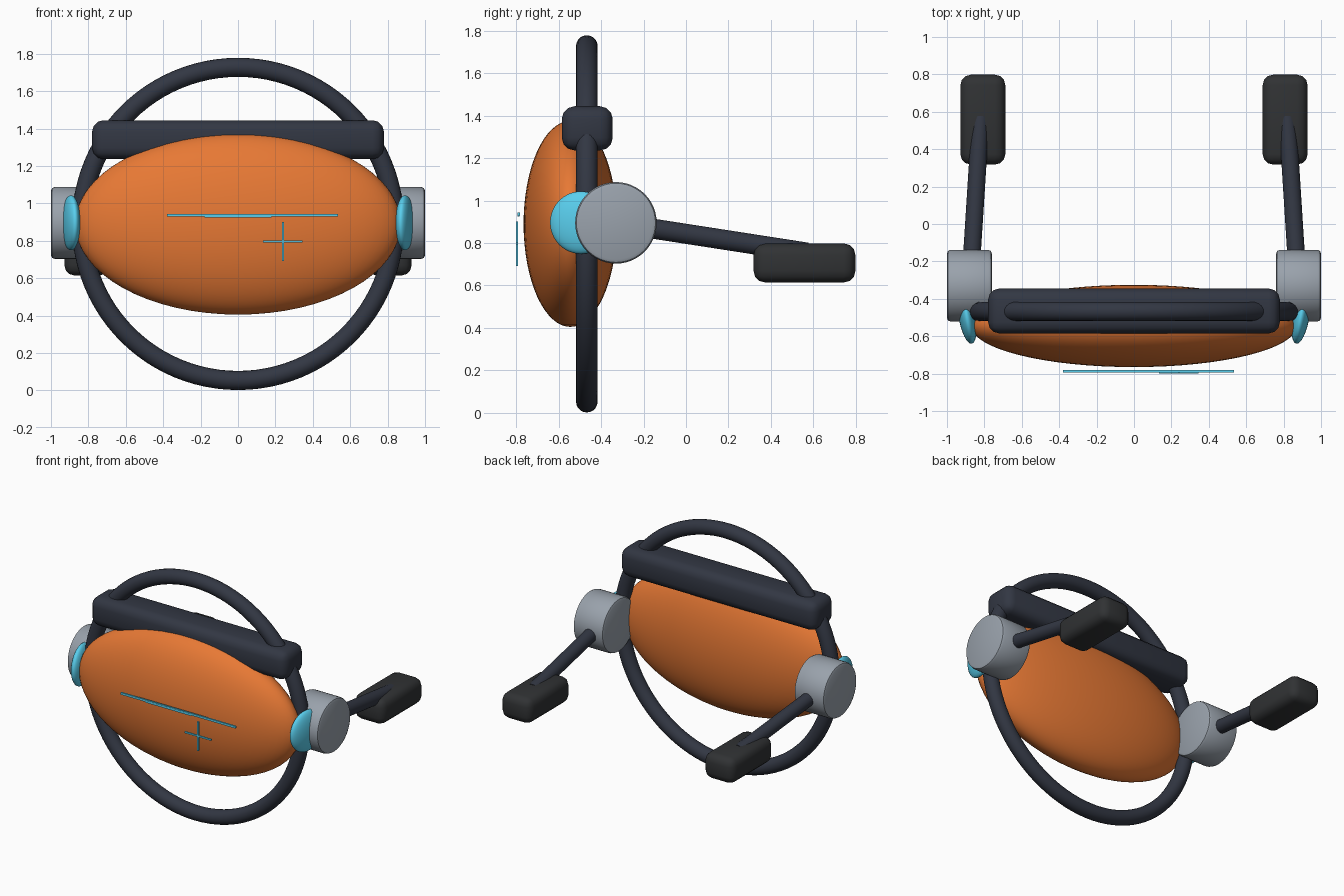
import bpy
from math import radians, pi
from mathutils import Vector

if "Cube" in bpy.data.objects:
    bpy.data.objects.remove(bpy.data.objects["Cube"])


def material(name, rgb):
    m = bpy.data.materials.new(name)
    m.diffuse_color = (*rgb, 1)
    m.use_nodes = True
    m.node_tree.nodes["Principled BSDF"].inputs["Base Color"].default_value = m.diffuse_color
    return m


ORANGE = material("orange", (0.80, 0.19, 0.035))
NAVY = material("dark_navy", (0.032, 0.038, 0.056))
RUBBER = material("rubber", (0.03, 0.032, 0.034))
CYAN = material("cyan", (0.10, 0.62, 0.85))
STEEL = material("steel", (0.32, 0.36, 0.41))


def finish(name, mat, bevel=0, segments=3):
    ob = bpy.context.object
    ob.name = name
    ob.data.materials.append(mat)
    bpy.ops.object.transform_apply(location=False, rotation=False, scale=True)
    if bevel:
        mod = ob.modifiers.new("bevel", "BEVEL")
        mod.width, mod.segments = bevel, segments
        bpy.ops.object.modifier_apply(modifier=mod.name)
    bpy.ops.object.shade_smooth_by_angle(angle=radians(35))
    return ob


def box(name, loc, size, mat, bevel=0):
    bpy.ops.mesh.primitive_cube_add(size=1, location=loc)
    bpy.context.object.scale = size
    return finish(name, mat, bevel)


def ellipsoid(name, loc, radii, mat, rot_z=0):
    bpy.ops.mesh.primitive_uv_sphere_add(segments=64, ring_count=32, location=loc,
                                         rotation=(0, 0, rot_z))
    bpy.context.object.scale = radii
    return finish(name, mat)


def rod(name, a, b, radius, mat, bevel=0):
    a, b = Vector(a), Vector(b)
    d = b - a
    bpy.ops.mesh.primitive_cylinder_add(vertices=48, radius=radius, depth=d.length,
                                        location=(a + b) / 2,
                                        rotation=d.to_track_quat('Z', 'Y').to_euler())
    return finish(name, mat, bevel, 2)


# Main shell
ellipsoid("body_shell", (0, -0.545, 0.89), (0.87, 0.22, 0.485), ORANGE)

# Upright hoop around the shell
bpy.ops.mesh.primitive_torus_add(major_segments=96, minor_segments=20, major_radius=0.837,
                                 minor_radius=0.051, location=(0, -0.467, 0.89),
                                 rotation=(pi / 2, 0, 0))
finish("hoop", NAVY)

# Cross bar behind the top of the shell
box("cross_bar", (0, -0.465, 1.34), (1.56, 0.24, 0.208), NAVY, 0.06)

# Side parts, repeated left and right
for s, side in ((-1, "left"), (1, "right")):
    ellipsoid(side + "_end_cap", (s * 0.893, -0.495, 0.896), (0.045, 0.147, 0.147), CYAN,
              radians(-10 * s))
    rod(side + "_hub", (s * 0.76, -0.33, 0.895), (s * 1.0, -0.33, 0.895), 0.192, STEEL, 0.02)
    rod(side + "_arm", (s * 0.872, -0.25, 0.882), (s * 0.82, 0.57, 0.755), 0.047, NAVY)
    box(side + "_pad", (s * 0.808, 0.558, 0.706), (0.24, 0.48, 0.184), RUBBER, 0.055)

# Thin markings floating in front of the shell
box("long_marking", (0.078, -0.787, 0.936), (0.915, 0.012, 0.015), CYAN)
box("middle_marking", (0, -0.789, 0.932), (0.36, 0.010, 0.015), CYAN)
box("cross_mark_horizontal", (0.24, -0.795, 0.797), (0.21, 0.010, 0.011), CYAN)
box("cross_mark_vertical", (0.24, -0.795, 0.796), (0.011, 0.010, 0.21), CYAN)
